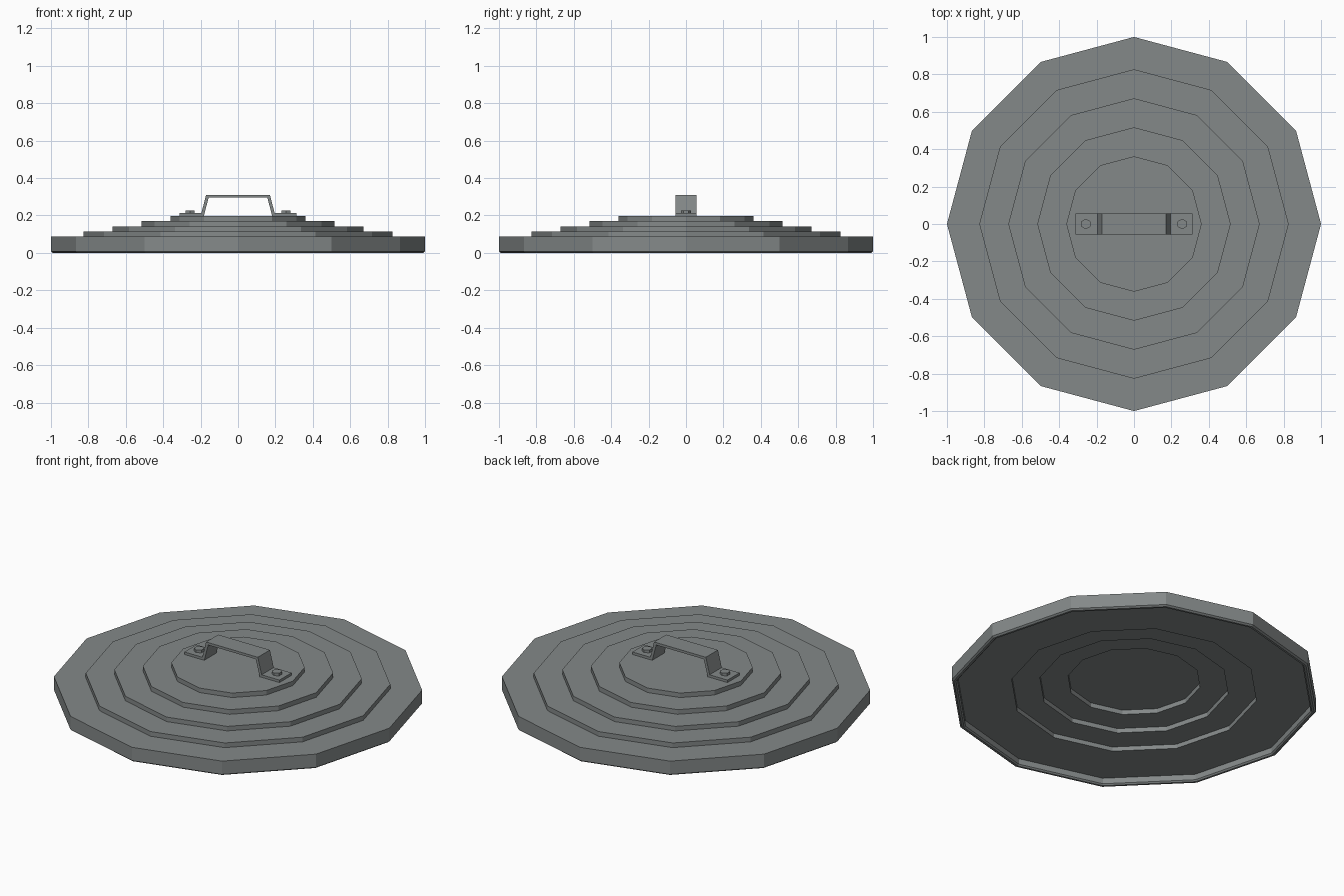
import bpy, bmesh, math

if "Cube" in bpy.data.objects:
    bpy.data.objects.remove(bpy.data.objects["Cube"])

# Single grey metal colour
mat = bpy.data.materials.new("grey metal")
mat.diffuse_color = (0.23, 0.25, 0.25, 1)
mat.use_nodes = True
mat.node_tree.nodes["Principled BSDF"].inputs["Base Color"].default_value = mat.diffuse_color


def finish(name, bm):
    bmesh.ops.remove_doubles(bm, verts=bm.verts, dist=1e-5)
    bmesh.ops.recalc_face_normals(bm, faces=bm.faces)
    me = bpy.data.meshes.new(name)
    bm.to_mesh(me)
    bm.free()
    me.materials.append(mat)
    ob = bpy.data.objects.new(name, me)
    bpy.context.collection.objects.link(ob)
    return ob


def lathe(name, profile, sides, start=0.0, centre=(0, 0)):
    """Closed solid from an (r, z) profile whose two ends are capped flat."""
    bm = bmesh.new()
    rings = [[bm.verts.new((centre[0] + r * math.cos(start + 2 * math.pi * i / sides),
                            centre[1] + r * math.sin(start + 2 * math.pi * i / sides), z))
              for i in range(sides)] for r, z in profile]
    for a, b in zip(rings, rings[1:]):
        for i in range(sides):
            j = (i + 1) % sides
            bm.faces.new((a[i], a[j], b[j], b[i]))
    bm.faces.new(rings[0])
    bm.faces.new(rings[-1])
    return finish(name, bm)


# Stepped lid: outer terraces down to the rim, then hollow stepped underside
lathe("lid", [(0.362, 0.197), (0.362, 0.17), (0.517, 0.17), (0.517, 0.142),
              (0.672, 0.142), (0.672, 0.115), (0.827, 0.115), (0.827, 0.087),
              (1.0, 0.087), (1.0, 0.008), (0.99, 0.0), (0.978, 0.0), (0.97, 0.008),
              (0.97, 0.042), (0.672, 0.042), (0.672, 0.068), (0.517, 0.068),
              (0.517, 0.095), (0.362, 0.095), (0.362, 0.122)], 12)

# Bent strap handle: half section mirrored and extruded across y
outer = [(0.314, 0.197), (0.314, 0.212), (0.196, 0.212), (0.171, 0.31)]
inner = [(0.183, 0.197), (0.157, 0.295)]
w = 0.057
bm = bmesh.new()
path_out = [(-x, z) for x, z in outer] + outer[::-1]
path_in = inner + [(-x, z) for x, z in inner[::-1]]
section = path_out + path_in
front = [bm.verts.new((x, -w, z)) for x, z in section]
face = bm.faces.new(front)
ext = bmesh.ops.extrude_face_region(bm, geom=[face])
for v in ext["geom"]:
    if isinstance(v, bmesh.types.BMVert):
        v.co.y = w
finish("handle", bm)

# Hexagonal bolt heads on the handle feet
for side, s in (("left", -1), ("right", 1)):
    lathe("bolt_" + side, [(0.028, 0.21), (0.028, 0.228)], 6, math.pi / 2, (0.257 * s, 0))
